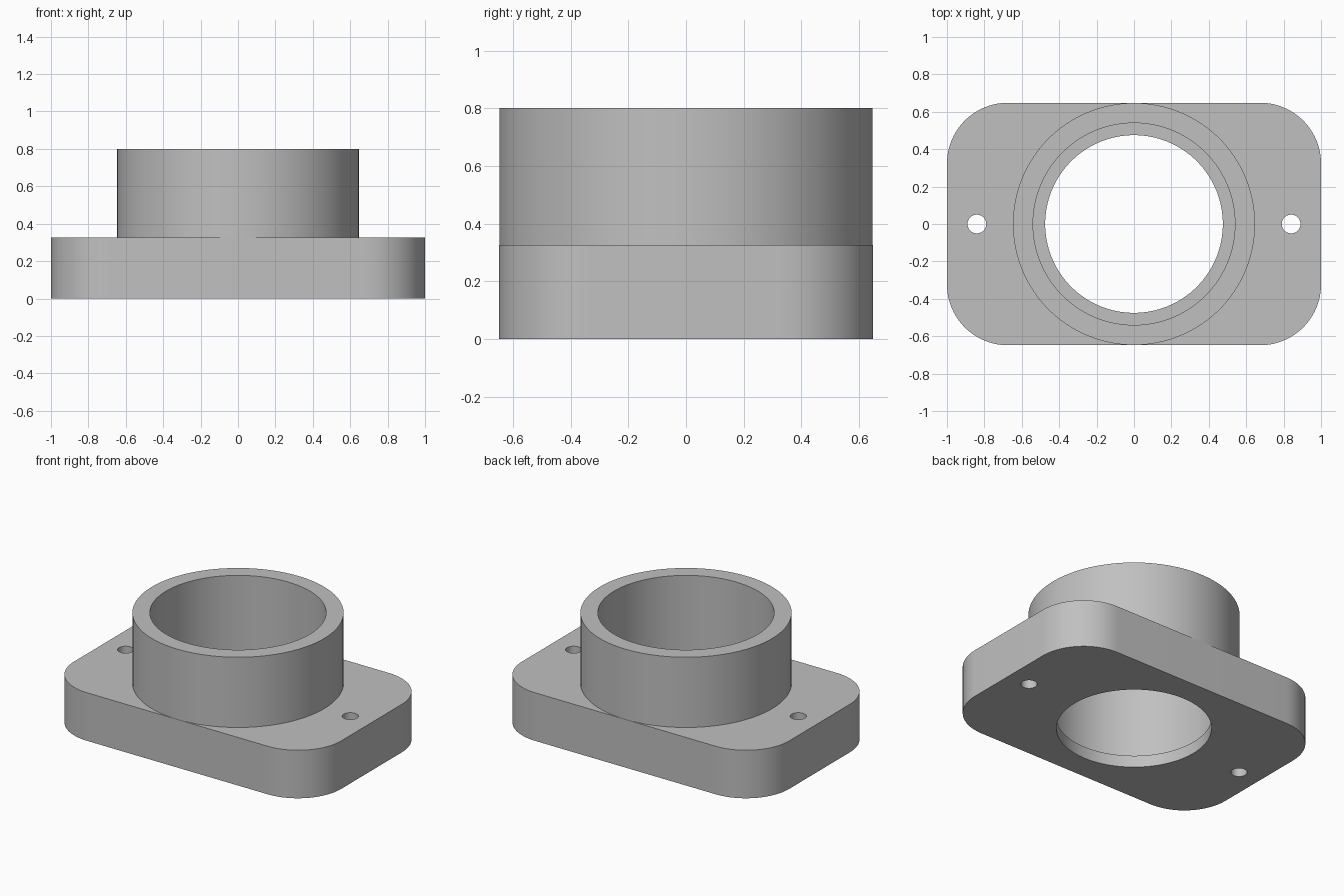
import bpy, bmesh, math

default = bpy.data.objects.get("Cube")
if default:
    bpy.data.objects.remove(default, do_unlink=True)

# Dimensions
HALF_X, HALF_Y, PLATE_H, TOTAL_H = 1.0, 0.648, 0.325, 0.8
CORNER_R = 0.325
COLLAR_R, BORE_R, LIP_R, LIP_H = 0.647, 0.54, 0.475, 0.08
BOLT_X, BOLT_R = 0.84, 0.05

# Material
grey = bpy.data.materials.new("plain_grey")
grey.use_nodes = True
colour = (0.53, 0.53, 0.53, 1)
grey.diffuse_color = colour
grey.node_tree.nodes["Principled BSDF"].inputs["Base Color"].default_value = colour


def add_object(name, bm):
    mesh = bpy.data.meshes.new(name)
    bm.to_mesh(mesh)
    bm.free()
    mesh.materials.append(grey)
    obj = bpy.data.objects.new(name, mesh)
    bpy.context.collection.objects.link(obj)
    return obj


def cylinder(name, radius, z0, z1, x=0, sides=128):
    bm = bmesh.new()
    bmesh.ops.create_cone(bm, cap_ends=True, segments=sides, radius1=radius,
                          radius2=radius, depth=z1 - z0)
    bmesh.ops.translate(bm, verts=bm.verts, vec=(x, 0, (z0 + z1) / 2))
    return add_object(name, bm)


def combine(target, tool, operation):
    mod = target.modifiers.new(tool.name, "BOOLEAN")
    mod.operation = operation
    mod.solver = "EXACT"
    mod.object = tool
    bpy.context.view_layer.objects.active = target
    bpy.ops.object.modifier_apply(modifier=mod.name)
    bpy.data.objects.remove(tool, do_unlink=True)


# Base plate with rounded vertical corners
bm = bmesh.new()
bmesh.ops.create_cube(bm, size=1)
bmesh.ops.scale(bm, verts=bm.verts, vec=(2 * HALF_X, 2 * HALF_Y, PLATE_H))
bmesh.ops.translate(bm, verts=bm.verts, vec=(0, 0, PLATE_H / 2))
uprights = [e for e in bm.edges
            if abs(e.verts[0].co.z - e.verts[1].co.z) > PLATE_H / 2]
bmesh.ops.bevel(bm, geom=uprights, offset=CORNER_R, offset_type="OFFSET",
                segments=24, profile=0.5, affect="EDGES")
flange = add_object("flange_body", bm)

# Raised collar
combine(flange, cylinder("collar", COLLAR_R, PLATE_H / 2, TOTAL_H), "UNION")

# Stepped bore, leaving a thin lip at the bottom
combine(flange, cylinder("wide_bore", BORE_R, LIP_H, TOTAL_H + 0.1), "DIFFERENCE")
combine(flange, cylinder("lip_bore", LIP_R, -0.1, TOTAL_H), "DIFFERENCE")

# Bolt holes
for side in (-1, 1):
    combine(flange, cylinder("bolt_hole", BOLT_R, -0.1, TOTAL_H, side * BOLT_X, 48),
            "DIFFERENCE")

# Smooth the curved walls, keep the rims sharp
bpy.ops.object.select_all(action="DESELECT")
flange.select_set(True)
bpy.context.view_layer.objects.active = flange
bpy.ops.object.shade_smooth_by_angle(angle=math.radians(30))
